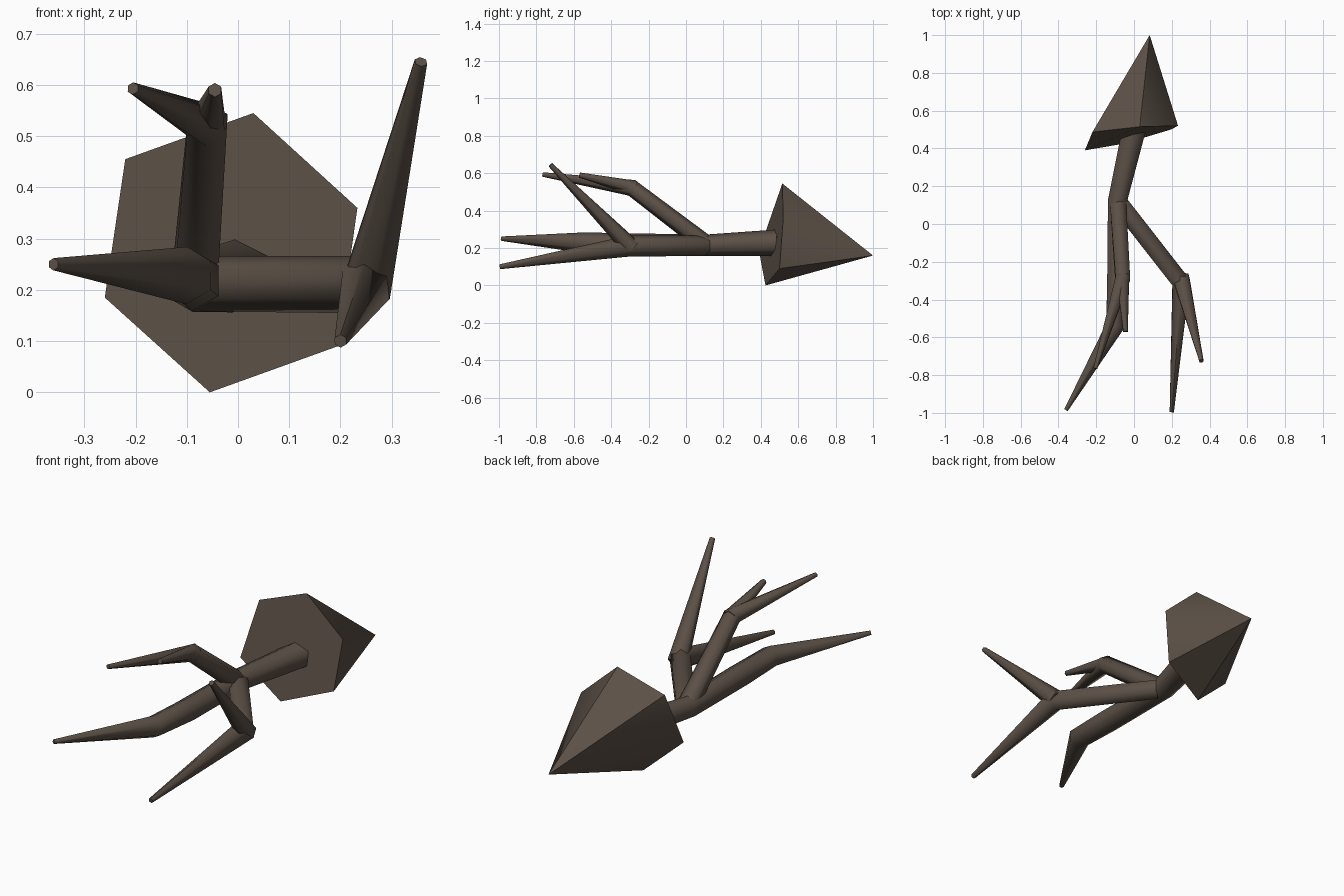
import bpy, bmesh, math
from mathutils import Vector

if "Cube" in bpy.data.objects:
    bpy.data.objects.remove(bpy.data.objects["Cube"])

bark = bpy.data.materials.new("dark_bark")
bark.diffuse_color = (0.105, 0.08, 0.062, 1)
bark.use_nodes = True
bark.node_tree.nodes["Principled BSDF"].inputs["Base Color"].default_value = bark.diffuse_color


def finish(name, bm, angle):
    bmesh.ops.recalc_face_normals(bm, faces=bm.faces)
    me = bpy.data.meshes.new(name)
    bm.to_mesh(me)
    bm.free()
    ob = bpy.data.objects.new(name, me)
    bpy.context.collection.objects.link(ob)
    me.materials.append(bark)
    bpy.ops.object.select_all(action='DESELECT')
    ob.select_set(True)
    bpy.context.view_layer.objects.active = ob
    bpy.ops.object.shade_smooth_by_angle(angle=math.radians(angle))


def tube(name, path, sides=6):
    """Tapered low-poly limb through (x, y, z, radius) points."""
    bm = bmesh.new()
    pts = [Vector(p[:3]) for p in path]
    rings = []
    for i, p in enumerate(pts):
        before = (p - pts[i - 1]).normalized() if i else Vector()
        after = (pts[i + 1] - p).normalized() if i < len(pts) - 1 else Vector()
        t = (before + after).normalized()
        u = t.cross(Vector((0, 0, 1))).normalized()
        v = u.cross(t)
        r = path[i][3]
        angles = [math.tau * (k + 0.5) / sides for k in range(sides)]
        rings.append([bm.verts.new(p + r * (u * math.cos(a) + v * math.sin(a)))
                      for a in angles])
    for a, b in zip(rings, rings[1:]):
        for k in range(sides):
            n = (k + 1) % sides
            bm.faces.new((a[k], a[n], b[n], b[k]))
    bm.faces.new(rings[0])
    bm.faces.new(rings[-1])
    finish(name, bm, 62)


# Pointed six-sided head with a slanted base
base = [(-0.22, 0.487, 0.455), (0.03, 0.515, 0.545), (0.233, 0.52, 0.36),
        (0.195, 0.50, 0.09), (-0.055, 0.425, 0.0), (-0.26, 0.39, 0.185)]
bm = bmesh.new()
ring = [bm.verts.new(p) for p in base]
tip = bm.verts.new((0.083, 1.0, 0.16))
for k in range(6):
    bm.faces.new((ring[k], ring[(k + 1) % 6], tip))
bm.faces.new(ring)
finish("pointed_head", bm, 55)

# Trunk running on into the left spike
tube("trunk", [(0.0, 0.50, 0.228, 0.072), (-0.088, 0.12, 0.215, 0.058),
               (-0.09, -0.30, 0.218, 0.06), (-0.1, -0.54, 0.228, 0.056),
               (-0.36, -0.985, 0.25, 0.012)])

# Right branch and its two spikes
tube("right_branch", [(-0.07, 0.10, 0.212, 0.054), (0.25, -0.31, 0.21, 0.056),
                      (0.2, -0.995, 0.1, 0.013)])
tube("right_upper_spike", [(0.25, -0.29, 0.2, 0.05), (0.357, -0.725, 0.645, 0.013)])

# Upper branch and its two spikes
tube("upper_branch", [(-0.085, 0.12, 0.21, 0.05), (-0.06, -0.29, 0.522, 0.045),
                      (-0.205, -0.765, 0.593, 0.012)])
tube("upper_short_spike", [(-0.06, -0.27, 0.52, 0.04), (-0.045, -0.57, 0.59, 0.014)])
